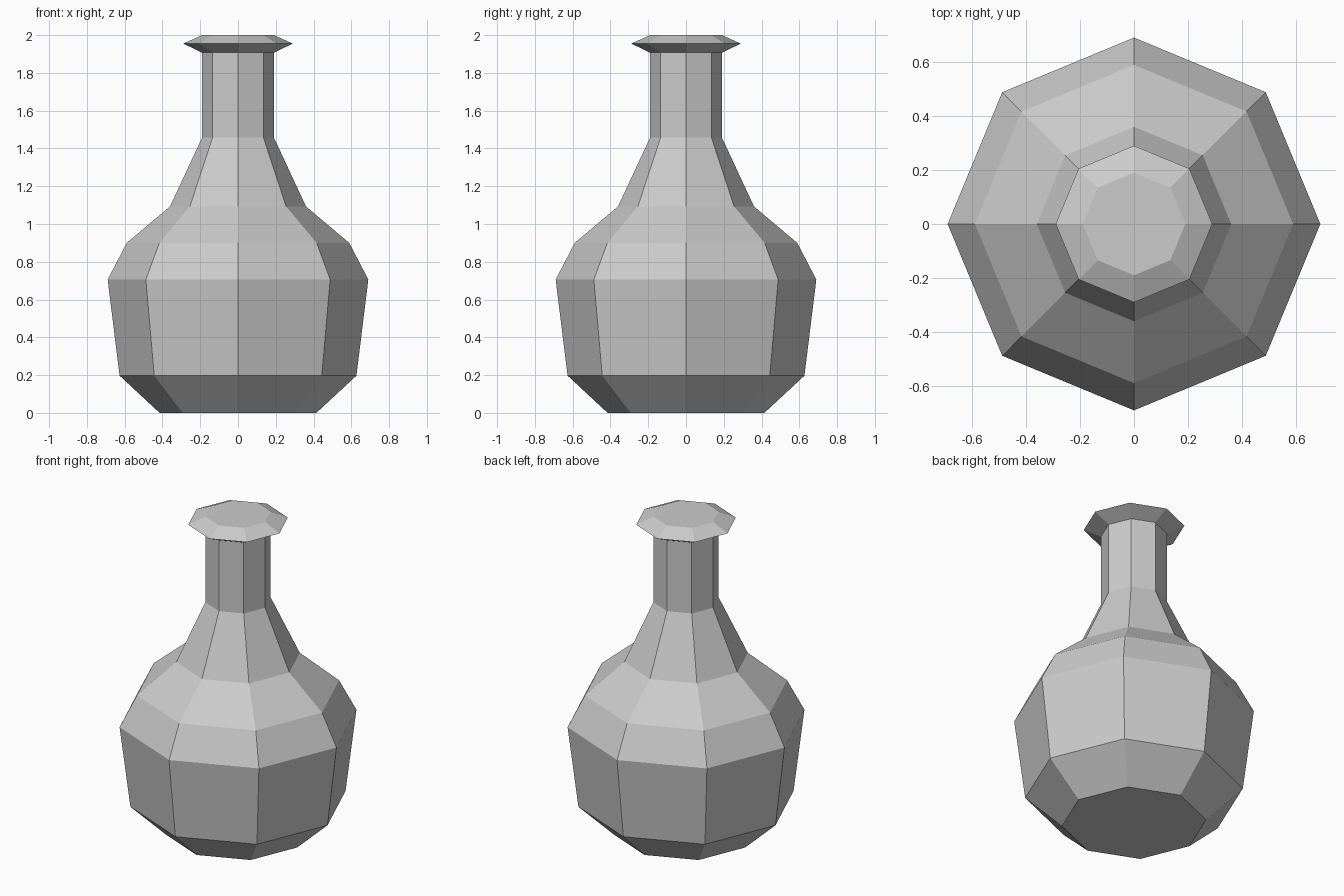
import bpy, bmesh
from math import cos, sin, tau

if "Cube" in bpy.data.objects:
    bpy.data.objects.remove(bpy.data.objects["Cube"])

SIDES = 8


def lathe(name, profile):
    """Closed faceted solid from (radius, height) pairs, bottom to top."""
    bm = bmesh.new()
    rings = [[bm.verts.new((r * cos(tau * i / SIDES), r * sin(tau * i / SIDES), z))
              for i in range(SIDES)] for r, z in profile]
    for low, high in zip(rings, rings[1:]):
        for i in range(SIDES):
            j = (i + 1) % SIDES
            bm.faces.new((low[i], low[j], high[j], high[i]))
    bm.faces.new(rings[0][::-1])
    bm.faces.new(rings[-1])
    mesh = bpy.data.meshes.new(name)
    bm.to_mesh(mesh)
    bm.free()
    obj = bpy.data.objects.new(name, mesh)
    bpy.context.collection.objects.link(obj)
    return obj


# Whole flask as one solid: foot, belly, shoulder, neck, flared lip, flat top
lathe("flask", [
    (0.415, 0.0), (0.627, 0.197), (0.69, 0.706), (0.589, 0.90),
    (0.36, 1.093), (0.19, 1.458), (0.19, 1.907),
    (0.29, 1.955), (0.19, 2.0),
])
